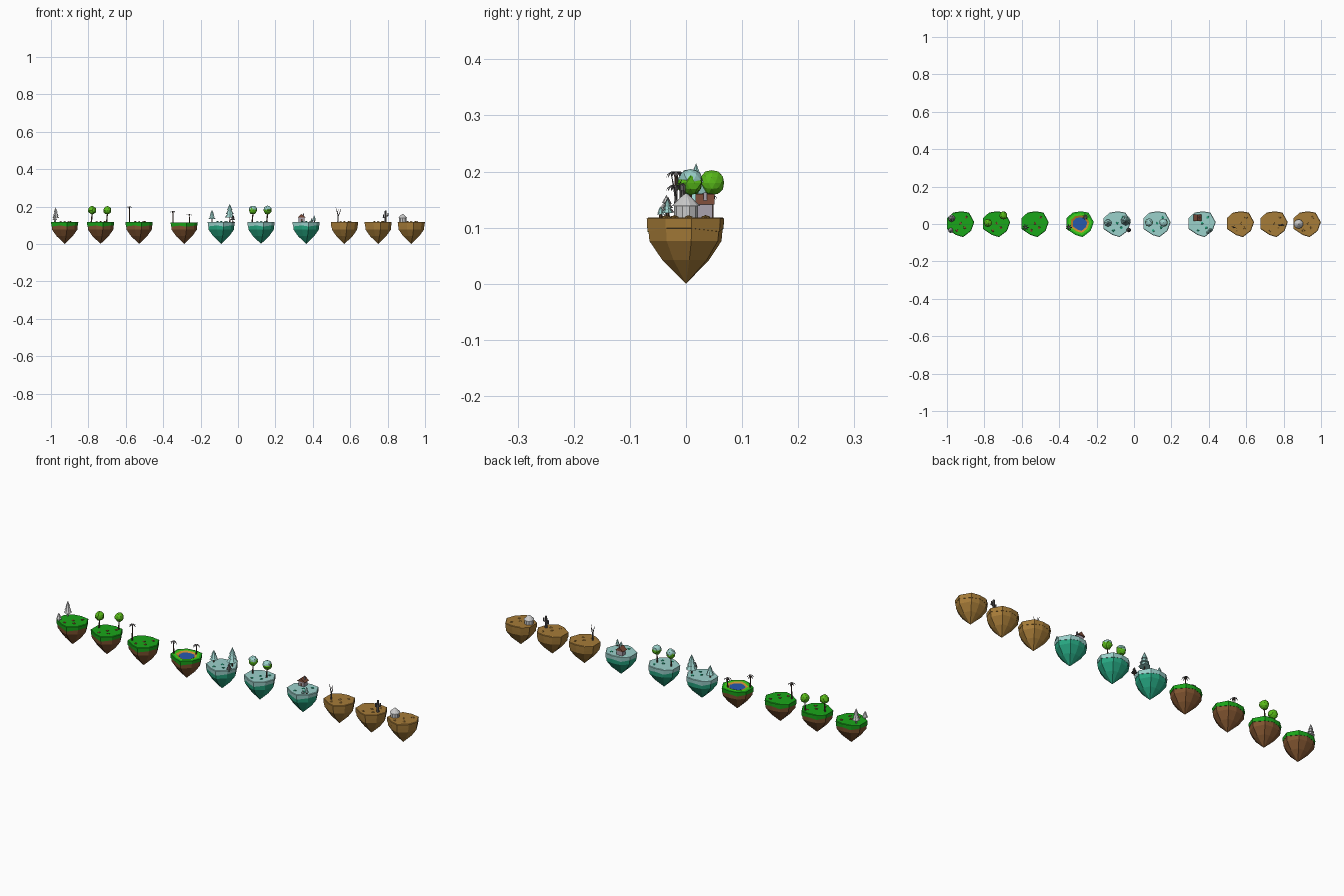
import bpy, bmesh, math, random
from mathutils import Vector

if "Cube" in bpy.data.objects:
    bpy.data.objects.remove(bpy.data.objects["Cube"])

random.seed(4)
TOP = 0.118


def mat(name, r, g, b):
    m = bpy.data.materials.new(name)
    m.diffuse_color = (r, g, b, 1)
    m.use_nodes = True
    m.node_tree.nodes["Principled BSDF"].inputs["Base Color"].default_value = m.diffuse_color
    return m


GRASS = mat("grass", 0.01, 0.38, 0.01)
LIGHT_GRASS = mat("light_grass", 0.05, 0.65, 0.01)
LEAF = mat("leaf", 0.10, 0.50, 0.01)
SOIL = mat("soil", 0.22, 0.09, 0.03)
ICE = mat("ice", 0.02, 0.38, 0.22)
SNOW = mat("snow", 0.33, 0.64, 0.60)
SAND = mat("sand", 0.38, 0.20, 0.04)
SHORE = mat("shore", 0.60, 0.27, 0.03)
WATER = mat("water", 0.02, 0.10, 0.42)
BARK = mat("bark", 0.10, 0.05, 0.03)
ROOF = mat("roof", 0.20, 0.07, 0.04)
DARK = mat("dark_grey", 0.12, 0.11, 0.11)
WALL = mat("wall", 0.40, 0.36, 0.42)


def finish(name, bm, m=None):
    bmesh.ops.recalc_face_normals(bm, faces=bm.faces)
    me = bpy.data.meshes.new(name)
    bm.to_mesh(me)
    bm.free()
    ob = bpy.data.objects.new(name, me)
    bpy.context.collection.objects.link(ob)
    if m:
        me.materials.append(m)
    return ob


# shared irregular outline of every island
OUTLINE = [(.073, .010), (.045, .061), (.003, .068), (-.040, .061), (-.072, .032),
           (-.072, -.027), (-.024, -.059), (.013, -.070), (.056, -.037)]


def loft(name, cx, rings, m, jag=0.0, first=True, last=True):
    """Skin scaled copies of the outline; scale 0 makes a tip."""
    bm = bmesh.new()
    rows = []
    for k, (s, z) in enumerate(rings):
        if s == 0:
            rows.append([bm.verts.new((cx, 0, z))])
        else:
            rows.append([bm.verts.new((cx + x * s, y * s, z - (jag * (i % 2) if k == 0 else 0)))
                         for i, (x, y) in enumerate(OUTLINE)])
    n = len(OUTLINE)
    for a, b in zip(rows, rows[1:]):
        for i in range(n):
            j = (i + 1) % n
            if len(b) == 1:
                bm.faces.new((a[i], a[j], b[0]))
            else:
                bm.faces.new((a[i], a[j], b[j], b[i]))
    if first:
        bm.faces.new(rows[0])
    if last and len(rows[-1]) > 1:
        bm.faces.new(rows[-1])
    return finish(name, bm, m)


def limb(name, a, b, r1, r2, m=None, n=6):
    """Tapered prism between two points."""
    a, b = Vector(a), Vector(b)
    bm = bmesh.new()
    bmesh.ops.create_cone(bm, cap_ends=True, segments=n, radius1=r1, radius2=r2, depth=(b - a).length)
    q = (b - a).to_track_quat('Z', 'Y')
    for v in bm.verts:
        v.co = q @ v.co + (a + b) / 2
    return finish(name, bm, m)


def ball(name, c, r, m, sub=2, squash=1.0, jitter=0.08):
    bm = bmesh.new()
    bmesh.ops.create_icosphere(bm, subdivisions=sub, radius=r)
    for v in bm.verts:
        v.co *= 1 + random.uniform(-jitter, jitter)
        v.co.z *= squash
        v.co += Vector(c)
    return finish(name, bm, m)


def box(name, c, size, m=None):
    bm = bmesh.new()
    bmesh.ops.create_cube(bm, size=1)
    for v in bm.verts:
        v.co = Vector([v.co[i] * size[i] + c[i] for i in range(3)])
    return finish(name, bm, m)


def island(cx, soil, top, pond=False):
    loft("island_rock", cx, [(.97, .104), (.93, .076), (.60, .042), (0, 0)], soil)
    if pond:
        loft("pond_grass", cx, [(.98, .098), (1, .114), (.85, .115)], GRASS, .006, last=False)
        loft("pond_bank", cx, [(.85, .115), (.68, .115)], LIGHT_GRASS, first=False, last=False)
        loft("pond_shore", cx, [(.68, .115), (.48, .109)], SHORE, first=False, last=False)
        loft("pond_water", cx, [(.52, .105), (.52, .1105)], WATER)
        return
    loft("island_top", cx, [(.98, .099), (1, TOP - .002), (.96, TOP)], top, .006)
    for x, y in [(0, .004), (.03, .035), (.022, -.02), (-.02, -.035)]:
        ball("stone", (cx + x, y, TOP), .008, soil, 1, .5, .15)


def pine(x, y, top, r, foliage=None, bark=None):
    h = top - TOP
    limb("pine_trunk", (x, y, TOP - .003), (x, y, TOP + h * .5), .0035, .002, bark)
    for lo, hi, s in [(.25, .6, 1), (.45, .8, .78), (.65, 1, .55)]:
        limb("pine_tier", (x, y, TOP + h * lo), (x, y, TOP + h * hi), r * s, .0003, foliage, 7)


def round_tree(x, y, snowy=False):
    limb("tree_trunk", (x - .004, y, TOP - .003), (x, y, .168), .004, .0025, BARK)
    ball("tree_crown", (x, y, .180), .022, LEAF)
    if snowy:
        ball("snow_cap", (x, y, .1855), .0215, SNOW, 2, .88)


def palm(x, y, top):
    limb("palm_trunk", (x, y, TOP - .010), (x, y, top), .0032, .002, BARK)
    bm = bmesh.new()
    for i in range(7):
        t = i * math.tau / 7
        d, s = Vector((math.cos(t), math.sin(t), 0)), Vector((-math.sin(t), math.cos(t), 0))
        prev = None
        for out, z, w in [(0, .001, .001), (.008, .004, .003), (.015, -.001, .0025), (.018, -.007, .0003)]:
            p = Vector((x, y, top + z)) + d * out
            row = [bm.verts.new(p - s * w), bm.verts.new(p + s * w)]
            if prev:
                bm.faces.new((prev[0], prev[1], row[1], row[0]))
            prev = row
    finish("palm_fronds", bm, DARK)
    ball("coconuts", (x, y, top - .003), .0042, BARK, 1)


# ten islands in a row
for cx in (-.927, -.735, -.529):
    island(cx, SOIL, GRASS)
island(-.288, SOIL, GRASS, True)
for cx in (-.090, .123, .364):
    island(cx, ICE, SNOW)
for cx in (.569, .749, .926):
    island(cx, SAND, SAND)

# meadow trees
pine(-.975, .030, .195, .019)
pine(-.980, -.035, .158, .014)
round_tree(-.780, .006)
round_tree(-.698, .046)
palm(-.580, -.018, .196)
palm(-.348, -.018, .172)
palm(-.260, .038, .157)

# snowy trees
pine(-.139, .005, .180, .020, SNOW, BARK)
pine(-.044, .018, .214, .027, SNOW, BARK)
pine(-.028, -.032, .155, .013, DARK, BARK)
round_tree(.080, .008, True)
round_tree(.158, .008, True)
pine(.408, -.033, .152, .010, SNOW, BARK)
pine(.395, -.045, .138, .008, SNOW, BARK)

# cottage
hx, hy = .340, .034
box("cottage_wall", (hx, hy, .129), (.032, .026, .026), WALL)
box("cottage_door", (hx, hy - .013, .125), (.008, .002, .016), BARK)
bm = bmesh.new()
ends = [[bm.verts.new((hx + dx, hy + dy, z)) for dx, z in ((-.022, .141), (.022, .141), (0, .160))]
        for dy in (-.017, .017)]
for e in ends:
    bm.faces.new(e)
for i in range(3):
    j = (i + 1) % 3
    bm.faces.new((ends[0][i], ends[0][j], ends[1][j], ends[1][i]))
finish("cottage_roof", bm, ROOF)
box("cottage_chimney", (hx + .010, hy, .154), (.006, .006, .018), WALL)

# bare desert tree
bx, by = .534, -.018
for a, b, r1, r2 in [((0, 0, .112), (.002, 0, .150), .004, .003),
                     ((.002, 0, .148), (-.011, .003, .194), .003, .0008),
                     ((.002, 0, .150), (.013, -.004, .175), .0025, .0015),
                     ((.013, -.004, .174), (.011, -.008, .194), .0015, .0006),
                     ((-.003, .001, .165), (.003, .010, .185), .0018, .0006)]:
    limb("bare_branch", (bx + a[0], by + a[1], a[2]), (bx + b[0], by + b[1], b[2]), r1, r2, DARK, 5)

# cactus
kx, ky = .789, -.006
limb("cactus_stem", (kx, ky, .114), (kx, ky, .174), .0065, .0055, DARK, 7)
ball("cactus_crown", (kx, ky, .174), .0056, DARK, 1, 1, 0)
for s, z in ((-1, .140), (1, .148)):
    limb("cactus_elbow", (kx, ky, z), (kx + s * .013, ky, z + .002), .0035, .0035, DARK)
    limb("cactus_arm", (kx + s * .012, ky, z), (kx + s * .012, ky, z + .018), .0038, .003, DARK)

# round hut
tx = .880
limb("hut_wall", (tx, 0, .114), (tx, 0, .141), .021, .021, None, 10)
limb("hut_roof", (tx, 0, .139), (tx, 0, .154), .025, .010, None, 10)
limb("hut_roof_tip", (tx, 0, .154), (tx, 0, .161), .010, .001, None, 10)
box("hut_door", (tx + .020, 0, .126), (.004, .009, .018))
